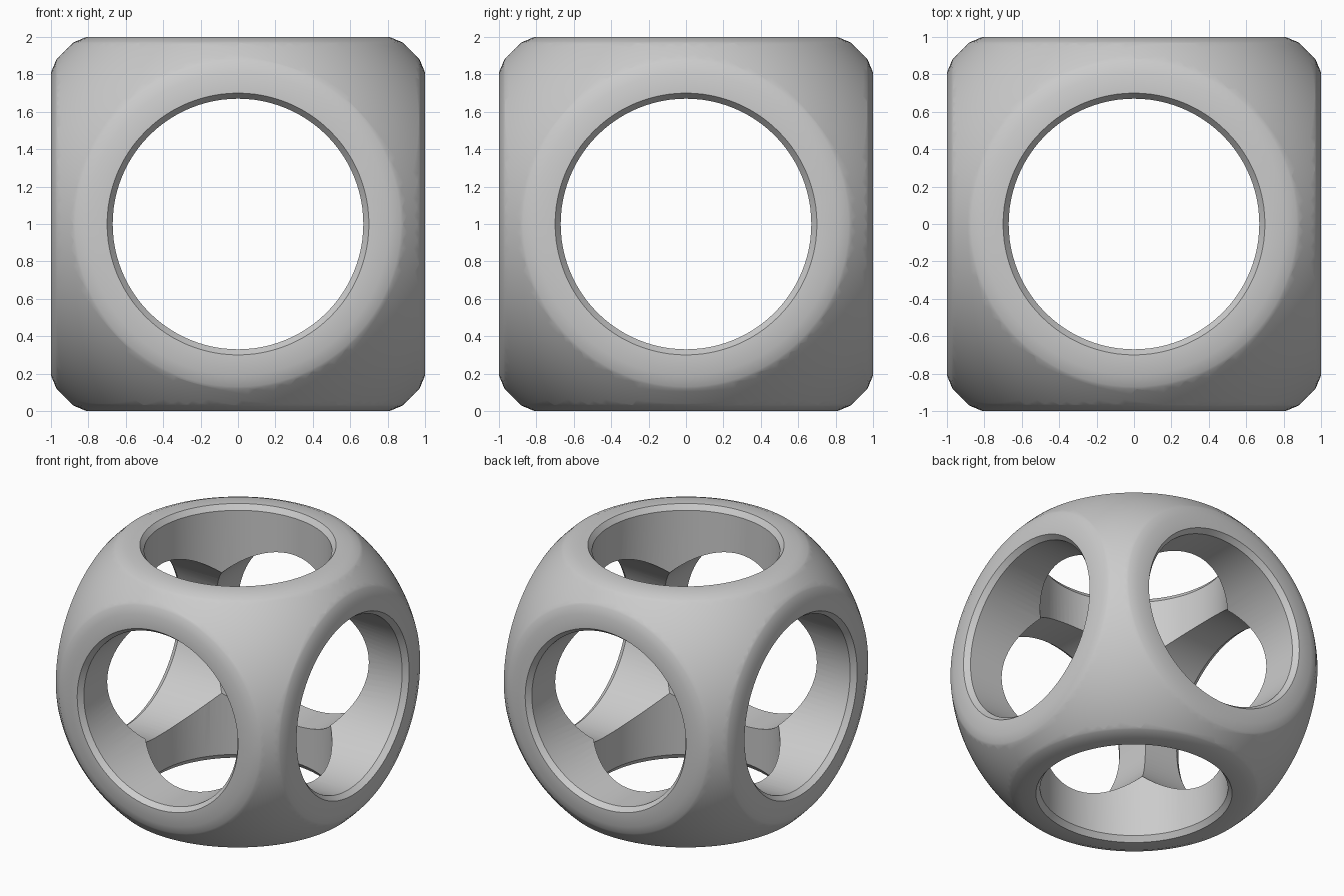
import bpy
import bmesh
import math
from mathutils import Matrix, Vector

cube = bpy.data.objects.get("Cube")
if cube:
    bpy.data.objects.remove(cube, do_unlink=True)

CENTRE = Vector((0, 0, 1))
SPHERE_R = 1.31
HOLE_R = 0.67

# Single matte grey
grey = bpy.data.materials.new("plain grey")
colour = (0.6, 0.6, 0.6, 1)
grey.diffuse_color = colour
grey.use_nodes = True
grey.node_tree.nodes["Principled BSDF"].inputs["Base Color"].default_value = colour


def lathe_cutter(name, half_profile, rotation):
    """Spin a profile, mirrored end to end, into a closed cutter."""
    profile = [(r, -z) for r, z in reversed(half_profile)] + half_profile
    bm = bmesh.new()
    verts = [bm.verts.new((r, 0, z)) for r, z in profile]
    edges = [bm.edges.new(pair) for pair in zip(verts, verts[1:])]
    bmesh.ops.spin(bm, geom=verts + edges, cent=(0, 0, 0), axis=(0, 0, 1),
                   angle=math.tau, steps=96, use_duplicate=False)
    bmesh.ops.remove_doubles(bm, verts=bm.verts, dist=0.0001)
    bmesh.ops.recalc_face_normals(bm, faces=bm.faces)
    mesh = bpy.data.meshes.new(name)
    bm.to_mesh(mesh)
    bm.free()
    obj = bpy.data.objects.new(name, mesh)
    obj.matrix_world = Matrix.Translation(CENTRE) @ rotation
    bpy.context.collection.objects.link(obj)
    return obj


# Ball that becomes the frame
bpy.ops.mesh.primitive_ico_sphere_add(subdivisions=6, radius=SPHERE_R, location=CENTRE)
frame = bpy.context.object
frame.name = "pierced_ball_frame"
frame.data.materials.append(grey)

# Each cutter drills a through hole and trims both flat faces around it
half_profile = [(HOLE_R, 0.96), (0.70, 1.0), (0.81, 1.0), (0.87, 0.975),
                (1.2, 0.80), (1.5, 0.80), (1.5, 1.6), (0, 1.6)]
turns = {"vertical": Matrix(),
         "sideways": Matrix.Rotation(math.pi / 2, 4, "Y"),
         "lengthwise": Matrix.Rotation(math.pi / 2, 4, "X")}
cutters = []
for label, turn in turns.items():
    cutter = lathe_cutter(label + "_hole_cutter", half_profile, turn)
    cutter.hide_render = True
    cutters.append(cutter)
    cut = frame.modifiers.new(label + " hole", "BOOLEAN")
    cut.operation = "DIFFERENCE"
    cut.solver = "EXACT"
    cut.object = cutter

# Apply the cuts and discard the cutters
bpy.context.view_layer.objects.active = frame
for modifier in list(frame.modifiers):
    bpy.ops.object.modifier_apply(modifier=modifier.name)
for cutter in cutters:
    bpy.data.objects.remove(cutter, do_unlink=True)

bpy.ops.object.select_all(action="DESELECT")
frame.select_set(True)
bpy.ops.object.shade_smooth_by_angle(angle=math.radians(32))
